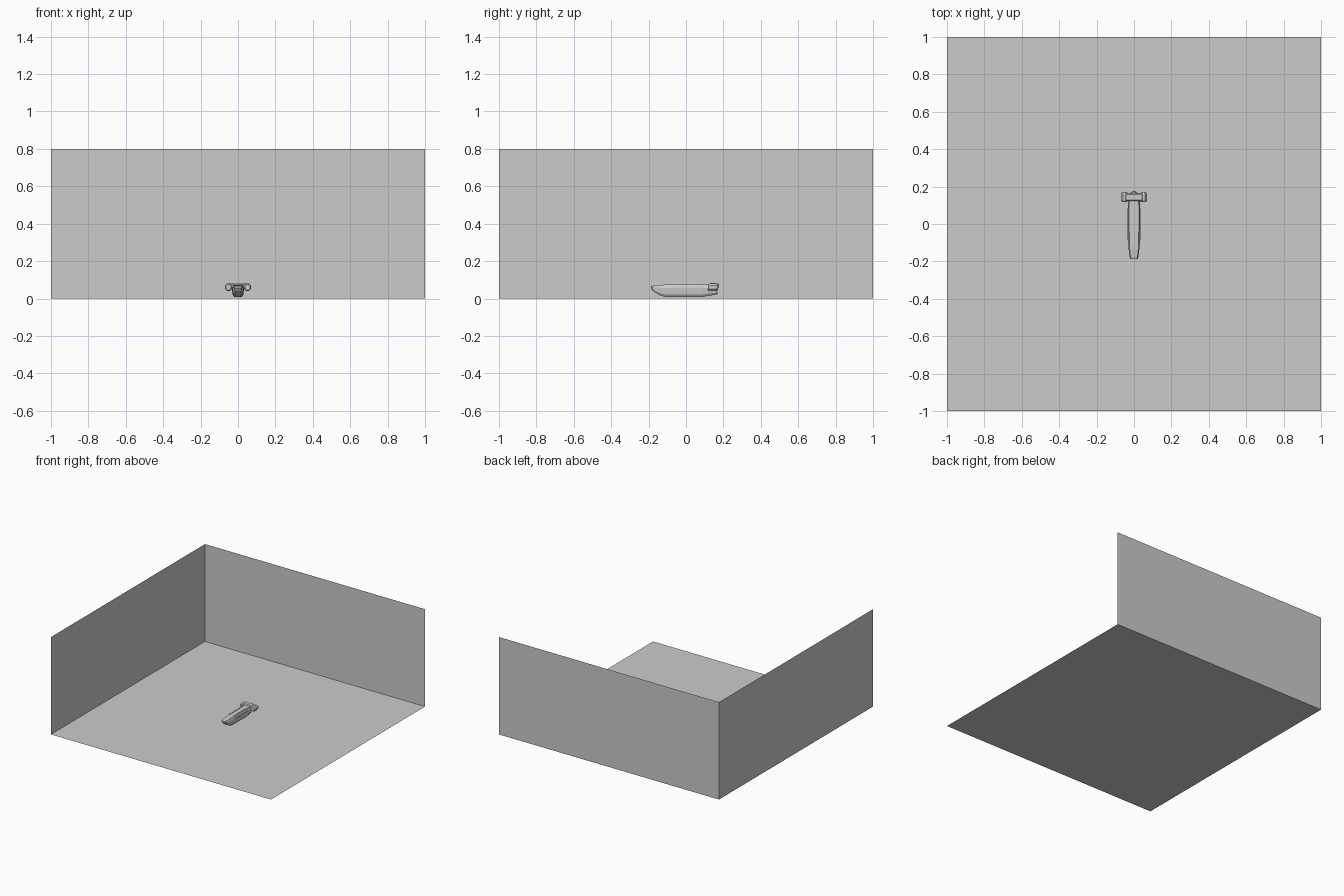
import bpy, bmesh, math
from mathutils import Matrix

if "Cube" in bpy.data.objects:
    bpy.data.objects.remove(bpy.data.objects["Cube"])


def finish(name, bm):
    bmesh.ops.recalc_face_normals(bm, faces=bm.faces)
    me = bpy.data.meshes.new(name)
    bm.to_mesh(me)
    bm.free()
    ob = bpy.data.objects.new(name, me)
    bpy.context.collection.objects.link(ob)
    return ob


def panel(name, pts):
    me = bpy.data.meshes.new(name)
    me.from_pydata(pts, [], [range(len(pts))])
    ob = bpy.data.objects.new(name, me)
    bpy.context.collection.objects.link(ob)
    return ob


def boxes(name, items, bevel=0.0):
    """Boxes given as (centre, size) joined into one part."""
    bm = bmesh.new()
    for c, s in items:
        bmesh.ops.create_cube(bm, size=1, matrix=Matrix.Translation(c) @ Matrix.Diagonal((*s, 1)))
    ob = finish(name, bm)
    if bevel:
        m = ob.modifiers.new("bevel", 'BEVEL')
        m.width = bevel
        m.segments = 1
    return ob


def loft(name, rings):
    bm = bmesh.new()
    loops = [[bm.verts.new(p) for p in r] for r in rings]
    n = len(rings[0])
    for a, b in zip(loops, loops[1:]):
        for i in range(n):
            bm.faces.new((a[i], a[(i + 1) % n], b[(i + 1) % n], b[i]))
    bm.faces.new(loops[0])
    bm.faces.new(loops[-1])
    return finish(name, bm)


def hull_ring(y, w, zb, zt):
    h = zt - zb
    right = [(w * 0.6, zb), (w * 0.88, zb + h * 0.2), (w, zb + h * 0.72), (w * 0.8, zt)]
    return [(x, y, z) for x, z in right] + [(-x, y, z) for x, z in reversed(right)]


def pod_ring(cx, y, rx, rz, cz):
    return [(cx + rx * math.cos(a), y, cz + rz * math.sin(a))
            for a in (math.pi / 8 + i * math.pi / 4 for i in range(8))]


# Room: floor and two walls
panel("floor", [(-1, -1, 0), (1, -1, 0), (1, 1, 0), (-1, 1, 0)])
panel("back_wall", [(-1, 1, 0), (1, 1, 0), (1, 1, 0.8), (-1, 1, 0.8)])
panel("left_wall", [(-1, -1, 0), (-1, 1, 0), (-1, 1, 0.8), (-1, -1, 0.8)])

# Ship hull
hull = [(-0.187, 0.020, 0.055, 0.066), (-0.175, 0.023, 0.040, 0.069), (-0.140, 0.028, 0.017, 0.073),
        (-0.110, 0.031, 0.009, 0.074), (0.080, 0.033, 0.008, 0.075), (0.120, 0.031, 0.014, 0.075),
        (0.165, 0.024, 0.022, 0.072)]
loft("hull", [hull_ring(*s) for s in hull])

# Raised deck strips along the top edges
boxes("deck_blocks", [((s * 0.022, -0.07 + i * 0.03, 0.075), (0.006, 0.018, 0.006))
                      for s in (-1, 1) for i in range(6)])
boxes("side_rails", [((s * 0.032, 0.0, 0.056), (0.005, 0.17, 0.006)) for s in (-1, 1)])

# Stern crossbar, bridge and keel
boxes("stern_crossbar", [((0, 0.143, 0.067), (0.1, 0.042, 0.03))], 0.006)
boxes("stern_bridge", [((0, 0.155, 0.068), (0.022, 0.042, 0.024))], 0.004)
boxes("stern_keel", [((0, 0.145, 0.028), (0.03, 0.05, 0.01))], 0.003)

# Engine pods
for side, s in (("left", -1), ("right", 1)):
    loft(side + "_engine", [pod_ring(s * 0.051, y, k * 0.019, k * 0.022, 0.06)
                            for y, k in ((0.117, 0.75), (0.125, 1), (0.16, 1), (0.17, 0.8), (0.163, 0.6))])
